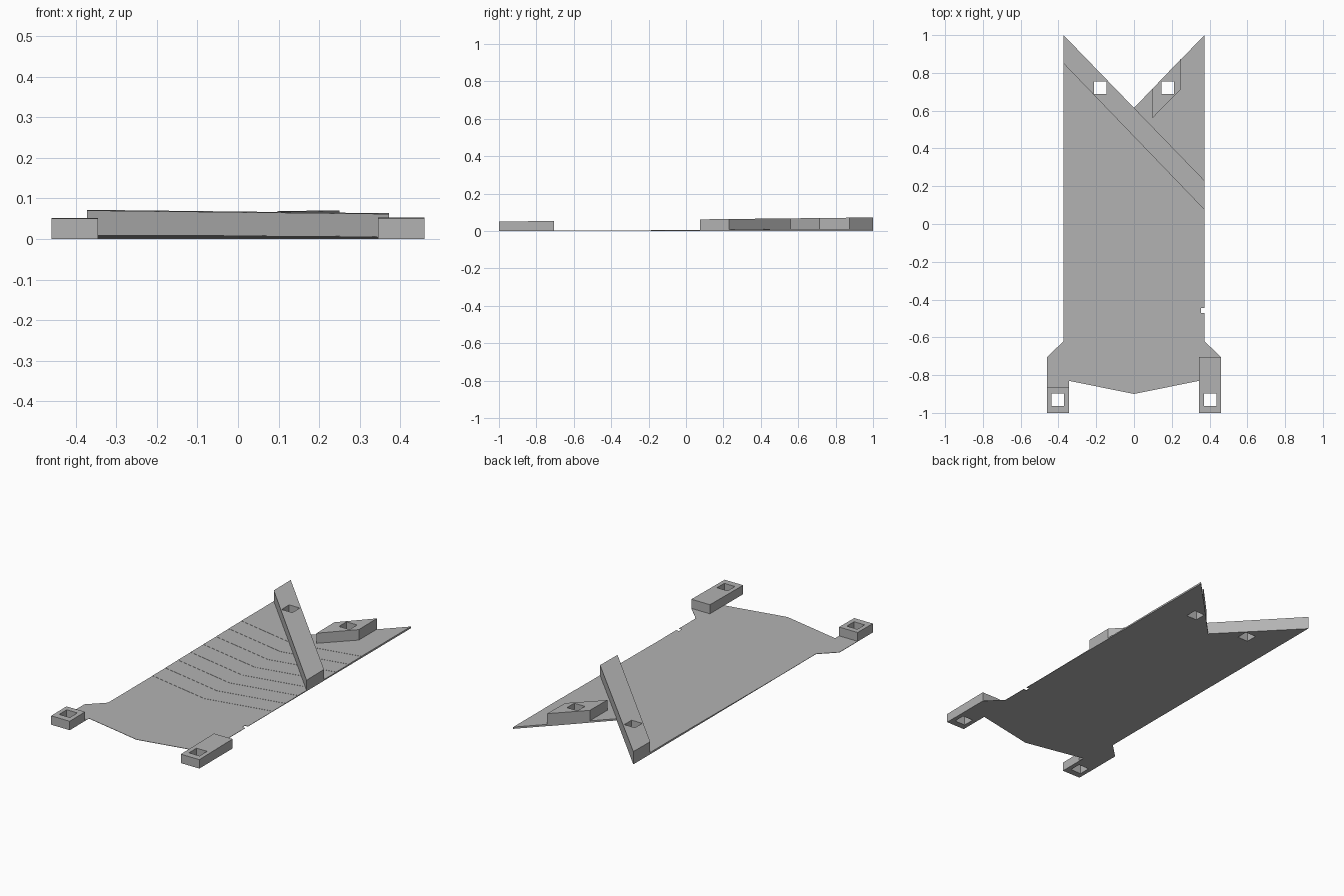
import bpy, bmesh

if "Cube" in bpy.data.objects:
    bpy.data.objects.remove(bpy.data.objects["Cube"], do_unlink=True)

grey = bpy.data.materials.new("plain_grey")
grey.use_nodes = True
grey.diffuse_color = (0.45, 0.45, 0.45, 1)
grey.node_tree.nodes["Principled BSDF"].inputs["Base Color"].default_value = grey.diffuse_color

W = 0.373        # half width of the sheet
BASE = 0.002     # thickness of the lowest sheet
RISE = 0.001     # height of each shallow step
SLOPE = 0.011    # gentle rise of the raised bars towards the back


def prism(name, outline, bottom, top):
    """Extrude an outline; top is a function of y."""
    bm = bmesh.new()
    low = [bm.verts.new((x, y, bottom)) for x, y in outline]
    high = [bm.verts.new((x, y, top(y))) for x, y in outline]
    bm.faces.new(low)
    bm.faces.new(high)
    for i in range(len(low)):
        j = (i + 1) % len(low)
        bm.faces.new((low[i], low[j], high[j], high[i]))
    bmesh.ops.recalc_face_normals(bm, faces=bm.faces)
    mesh = bpy.data.meshes.new(name)
    bm.to_mesh(mesh)
    bm.free()
    mesh.materials.append(grey)
    obj = bpy.data.objects.new(name, mesh)
    bpy.context.collection.objects.link(obj)
    return obj


def bar_top(y):
    return 0.05 + SLOPE * (y + 1)


def box(x0, x1, y0, y1):
    return [(x0, y0), (x1, y0), (x1, y1), (x0, y1)]


# Base sheet: V cut at the back, two front legs, small notch in one side
half = [(0.46, -0.705), (0.46, -1), (0.345, -1), (0.345, -0.83)]
notch = [(W, -0.445), (W - 0.018, -0.445), (W - 0.018, -0.47), (W, -0.47)]
outline = [(0, 0.615), (W, 1)] + notch + [(W, -0.62)] + half + [(0, -0.9)]
outline += [(-x, y) for x, y in reversed(half)] + [(-W, -0.62), (-W, 1)]
parts = [prism("base_sheet", outline, 0, lambda y: BASE)]

# Shallow chevron steps climbing towards the back
for i in range(8):
    y = -0.225 + 0.1125 * i
    z = BASE + RISE * i
    shape = [(-W, y), (0, y - 0.075), (W, y), (W, 1), (0, 0.615), (-W, 1)]
    parts.append(prism(f"chevron_step_{i + 1}", shape, z, lambda y, z=z: z + RISE))

# Raised diagonal bar and mounting pads
parts += [
    prism("diagonal_bar", [(-W, 0.85), (W, 0.075), (W, 0.23), (0, 0.615), (-W, 1)], 0, bar_top),
    prism("back_left_pad", [(0.097, 0.56), (0.25, 0.715), (0.25, 0.875), (0.097, 0.715)], 0, bar_top),
    prism("front_left_pad", box(0.345, 0.46, -1, -0.705), 0, bar_top),
    prism("front_right_pad", box(-0.46, -0.345, -1, -0.865), 0, bar_top),
]

# Square holes cut through everything
R = 0.033
cutters = []
for cx, cy in ((0.403, -0.93), (0.178, 0.722)):
    for side in (-1, 1):
        x = cx * side
        cutters.append(prism("hole_cutter", box(x - R, x + R, cy - R, cy + R), -0.1, lambda y: 0.2))

for part in parts:
    xs = [v.co.x for v in part.data.vertices]
    ys = [v.co.y for v in part.data.vertices]
    for cutter in cutters:
        c = sum((v.co for v in cutter.data.vertices), cutter.location.copy()) / len(cutter.data.vertices)
        if min(xs) < c.x < max(xs) and min(ys) < c.y < max(ys):
            mod = part.modifiers.new("hole", 'BOOLEAN')
            mod.operation = 'DIFFERENCE'
            mod.solver = 'EXACT'
            mod.object = cutter

# Bake the holes into the meshes and drop the cutters
bpy.context.view_layer.update()
graph = bpy.context.evaluated_depsgraph_get()
baked = [bpy.data.meshes.new_from_object(p.evaluated_get(graph)) for p in parts]
for part, mesh in zip(parts, baked):
    part.modifiers.clear()
    part.data = mesh
for cutter in cutters:
    bpy.data.objects.remove(cutter, do_unlink=True)
